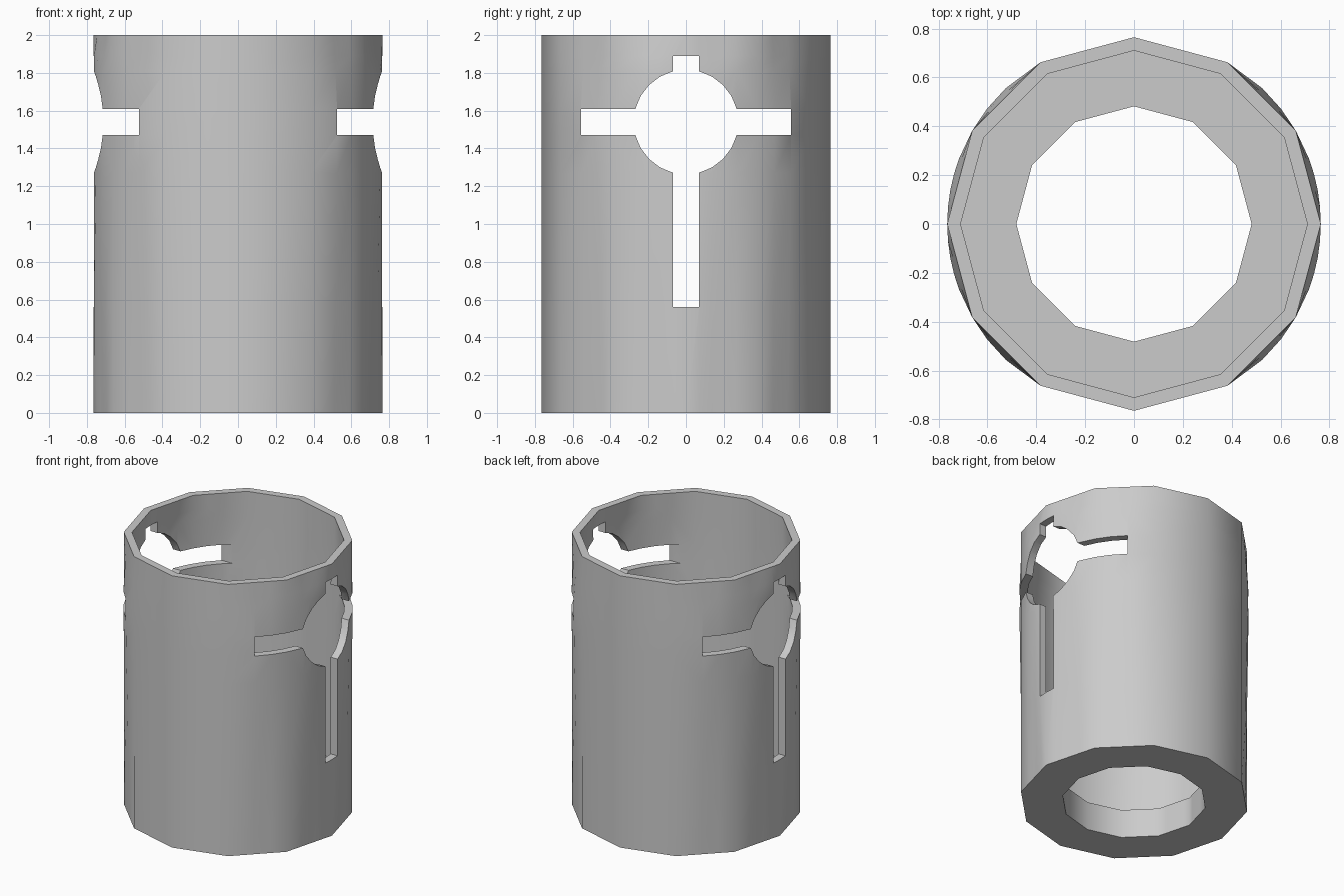
import bpy, bmesh
from math import cos, sin, radians

if "Cube" in bpy.data.objects:
    bpy.data.objects.remove(bpy.data.objects["Cube"])

R_OUT, R_IN, R_HOLE = 0.765, 0.71, 0.482
HEIGHT, FLOOR = 2.0, 0.21
CZ, HALF = 1.54, 0.07            # centre height and half width of the cross slots
R_WIN, ARM = 0.277, 0.557        # round window radius, side arm reach


def make_object(name, bm):
    bmesh.ops.recalc_face_normals(bm, faces=bm.faces)
    mesh = bpy.data.meshes.new(name)
    bm.to_mesh(mesh)
    bm.free()
    ob = bpy.data.objects.new(name, mesh)
    bpy.context.collection.objects.link(ob)
    return ob


# Wall is 12-sided at the rims and bulges to a true cylinder around the windows
def radius(r, deg, z, base):
    flat = r * cos(radians(15)) / cos(radians(deg % 30 - 15))
    a = min(deg % 180, 180 - deg % 180)
    if a > 50:
        return flat
    lo, hi = (0.56, 1.89) if a < 6 else (1.27, 1.81) if a < 21 else (1.47, 1.61)
    blend = min(1, (z - base) / (lo - base), (HEIGHT - z) / (HEIGHT - hi))
    return flat + (r - flat) * max(0, blend)


quarter = [0, 5.3, 10.5, 15.5, 20.5, 30, 38, 46.7, 60, 90]
angles = sorted({round(v % 360, 2) for q in quarter for v in (q, 180 - q, 180 + q, 360 - q)})
levels = [0.56, 1.27, 1.47, 1.61, 1.81, 1.89, HEIGHT]

# Cup shell: outer wall, rim, inner wall, floor with a central hole
profile = [(R_OUT, z, 0) for z in [0] + levels]
profile += [(R_IN, z, FLOOR) for z in levels[::-1] + [FLOOR]]
bm = bmesh.new()
rings = []
for deg in angles:
    t = radians(deg)
    pts = [(radius(r, deg, z, b), z) for r, z, b in profile]
    hole = R_HOLE * cos(radians(15)) / cos(radians(deg % 30 - 15))
    pts += [(hole, FLOOR), (hole, 0)]
    rings.append([bm.verts.new((r * cos(t), r * sin(t), z)) for r, z in pts])
n = len(rings[0])
for i, ring in enumerate(rings):
    nxt = rings[(i + 1) % len(rings)]
    for j in range(n):
        k = (j + 1) % n
        bm.faces.new((ring[j], nxt[j], nxt[k], ring[k]))
shell = make_object("slotted_sleeve", bm)

# Cross-shaped cutter: round window with four slots, passing through both walls
arms = [[(ARM, -HALF), (ARM, HALF)], [(HALF, 0.35), (-HALF, 0.35)],
        [(-ARM, HALF), (-ARM, -HALF)], [(-HALF, -0.98), (HALF, -0.98)]]
outline = []
for q, arm in enumerate(arms):
    outline += arm
    for s in range(5):
        a = radians(90 * q + 14.6 + 60.8 * s / 4)
        outline.append((R_WIN * cos(a), R_WIN * sin(a)))
bm = bmesh.new()
face = bm.faces.new([bm.verts.new((-1, y, CZ + z)) for y, z in outline])
ext = bmesh.ops.extrude_face_region(bm, geom=[face])
bmesh.ops.translate(bm, vec=(2, 0, 0),
                    verts=[v for v in ext["geom"] if isinstance(v, bmesh.types.BMVert)])
cutter = make_object("slot_cutter", bm)
cutter.hide_render = True

# Cut the windows, then smooth the walls
mod = shell.modifiers.new("windows", 'BOOLEAN')
mod.operation, mod.solver, mod.object = 'DIFFERENCE', 'EXACT', cutter
bpy.context.view_layer.objects.active = shell
bpy.ops.object.select_all(action='DESELECT')
shell.select_set(True)
bpy.ops.object.modifier_apply(modifier=mod.name)
bpy.data.objects.remove(cutter)
bpy.ops.object.shade_smooth_by_angle(angle=radians(40))
